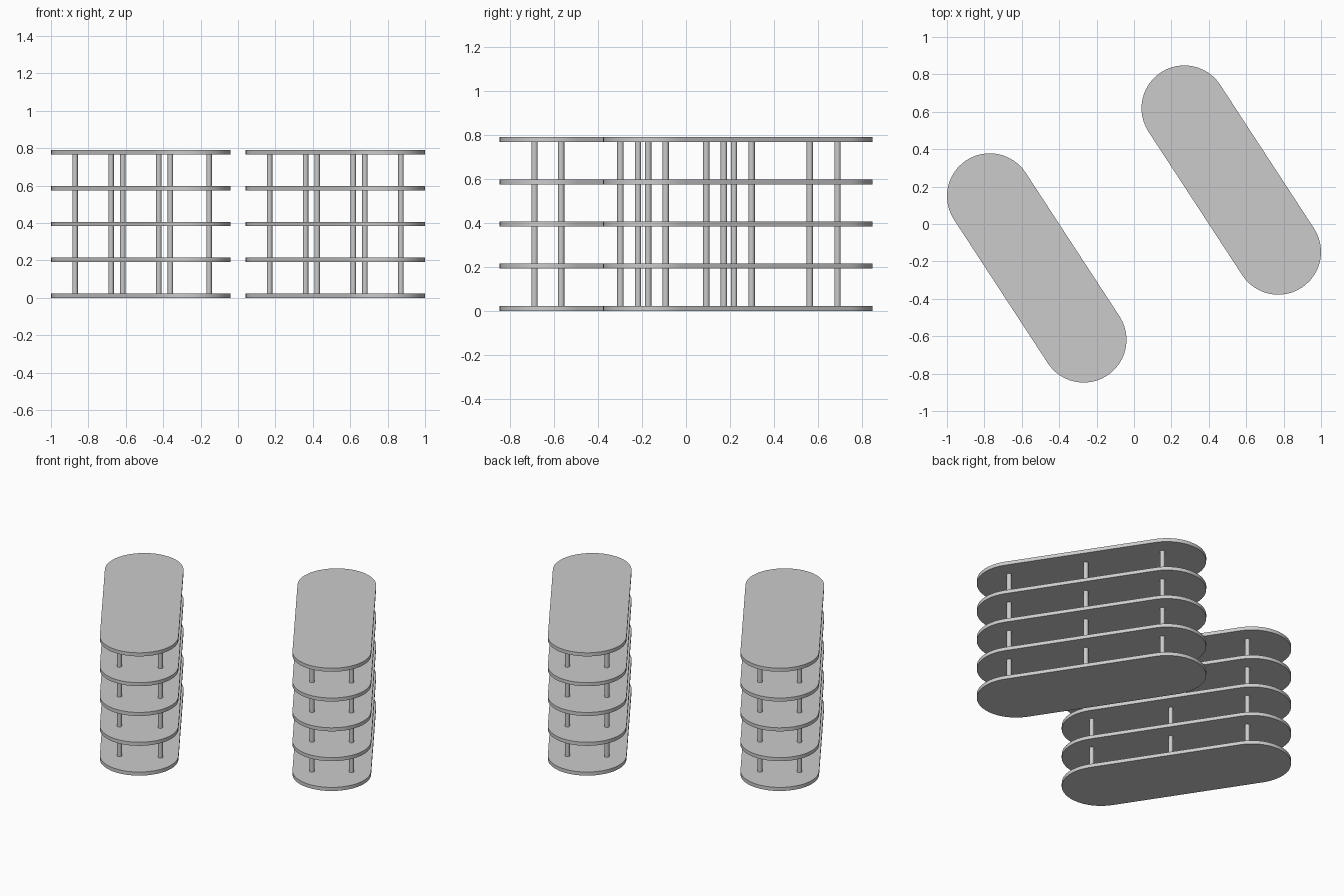
import bpy, bmesh, math
from mathutils import Vector

if "Cube" in bpy.data.objects:
    bpy.data.objects.remove(bpy.data.objects["Cube"])

R = 0.229                         # end-cap radius of a shelf
HALF = Vector((0.251, -0.384))    # centre to cap centre
THICK, PITCH, LEVELS = 0.023, 0.1915, 5
POST_R, POST_SIDE = 0.0145, 0.115
AXIS = HALF.normalized()
SIDE = Vector((-AXIS.y, AXIS.x))


def finish(bm, name):
    bmesh.ops.recalc_face_normals(bm, faces=bm.faces)
    mesh = bpy.data.meshes.new(name)
    bm.to_mesh(mesh)
    bm.free()
    obj = bpy.data.objects.new(name, mesh)
    bpy.context.collection.objects.link(obj)
    bpy.ops.object.select_all(action='DESELECT')
    obj.select_set(True)
    bpy.context.view_layer.objects.active = obj
    bpy.ops.object.shade_smooth_by_angle(angle=math.radians(30))
    return obj


def prism(name, outline, z0, z1):
    bm = bmesh.new()
    face = bm.faces.new([bm.verts.new((p.x, p.y, z0)) for p in outline])
    ext = bmesh.ops.extrude_face_region(bm, geom=[face], use_keep_orig=True)
    for v in ext['geom']:
        if isinstance(v, bmesh.types.BMVert):
            v.co.z = z1
    return finish(bm, name)


def arc(centre, radius, start, sweep, count):
    return [centre + radius * Vector((math.cos(start + sweep * i / count),
                                      math.sin(start + sweep * i / count)))
            for i in range(count + 1)]


def shelf_unit(label, centre):
    a = math.atan2(AXIS.y, AXIS.x)
    # Rounded shelves
    outline = (arc(centre + HALF, R, a - math.pi / 2, math.pi, 24)
               + arc(centre - HALF, R, a + math.pi / 2, math.pi, 24))
    for i in range(LEVELS):
        prism(f"{label}_shelf_{i + 1}", outline, i * PITCH, i * PITCH + THICK)
    # Three pairs of posts running through all shelves
    for row in (-1, 0, 1):
        for s in (-1, 1):
            p = centre + AXIS * row * 0.466 + SIDE * s * POST_SIDE
            if label == "left" and row == 1 and s == 1:
                p += Vector((0.014, -0.005))    # this post sits slightly outward
            ring = arc(p, POST_R, 0, math.tau, 24)[:-1]
            prism(f"{label}_post_{row + 2}_{'back' if s > 0 else 'front'}",
                  ring, THICK / 2, (LEVELS - 1) * PITCH + THICK / 2)


shelf_unit("left", Vector((-0.52, -0.235)))
shelf_unit("right", Vector((0.52, 0.235)))
